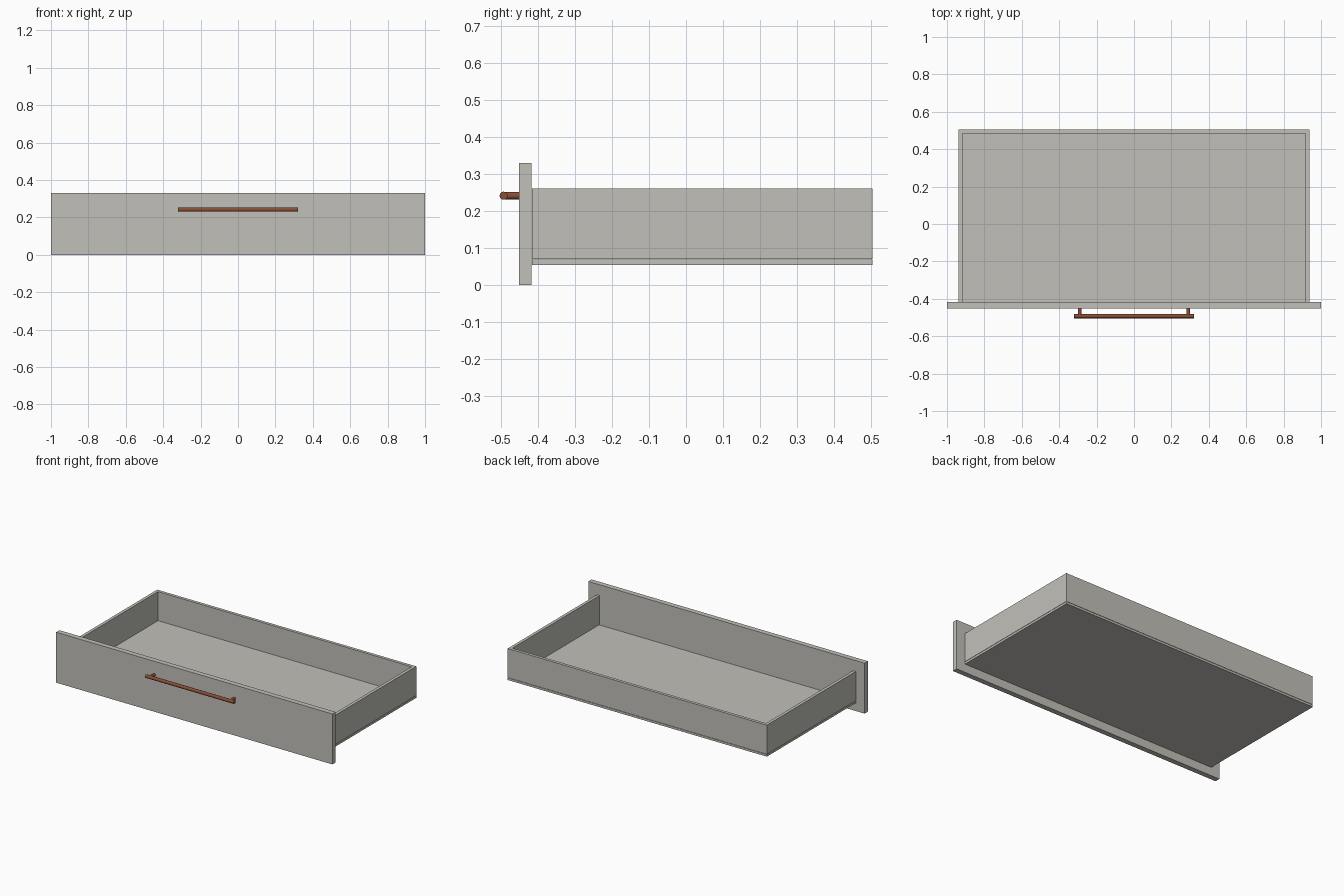
import bpy
import math

cube = bpy.data.objects.get("Cube")
if cube:
    bpy.data.objects.remove(cube, do_unlink=True)


def material(name, color):
    mat = bpy.data.materials.new(name)
    mat.use_nodes = True
    mat.diffuse_color = color
    mat.node_tree.nodes["Principled BSDF"].inputs["Base Color"].default_value = color
    return mat


GREY = material("warm_grey", (0.54, 0.53, 0.49, 1))
BROWN = material("copper_brown", (0.25, 0.075, 0.035, 1))


def board(name, x, y, z):
    """Box spanning the given (low, high) ranges."""
    spans = (x, y, z)
    bpy.ops.mesh.primitive_cube_add(size=1, location=[(a + b) / 2 for a, b in spans])
    ob = bpy.context.object
    ob.name = name
    ob.scale = [b - a for a, b in spans]
    bpy.ops.object.transform_apply(location=False, rotation=False, scale=True)
    ob.data.materials.append(GREY)


def rod(name, radius, length, location, rotation):
    bpy.ops.mesh.primitive_cylinder_add(vertices=12, radius=radius, depth=length,
                                        location=location, rotation=rotation)
    ob = bpy.context.object
    ob.name = name
    ob.data.materials.append(BROWN)
    bpy.ops.object.shade_smooth_by_angle(angle=math.radians(40))


# Drawer box
HALF, WALL = 0.938, 0.02
INNER = HALF - WALL
FRONT, BACK = -0.416, 0.504
LOW, TOP = 0.07, 0.26

board("front_panel", (-1, 1), (-0.452, -0.418), (0, 0.33))
board("bottom_panel", (-HALF, HALF), (FRONT, BACK), (0.054, 0.068))
board("back_panel", (-INNER, INNER), (BACK - WALL, BACK), (LOW, TOP))
board("left_side", (INNER, HALF), (FRONT, BACK), (LOW, TOP))
board("right_side", (-HALF, -INNER), (FRONT, BACK), (LOW, TOP))

# Bar handle on two posts
HANDLE_Z = 0.241
rod("handle_bar", 0.011, 0.64, (0, -0.493, HANDLE_Z), (0, math.pi / 2, 0))
for side, name in ((1, "left"), (-1, "right")):
    rod(name + "_handle_post", 0.01, 0.038, (side * 0.29, -0.471, HANDLE_Z), (math.pi / 2, 0, 0))
